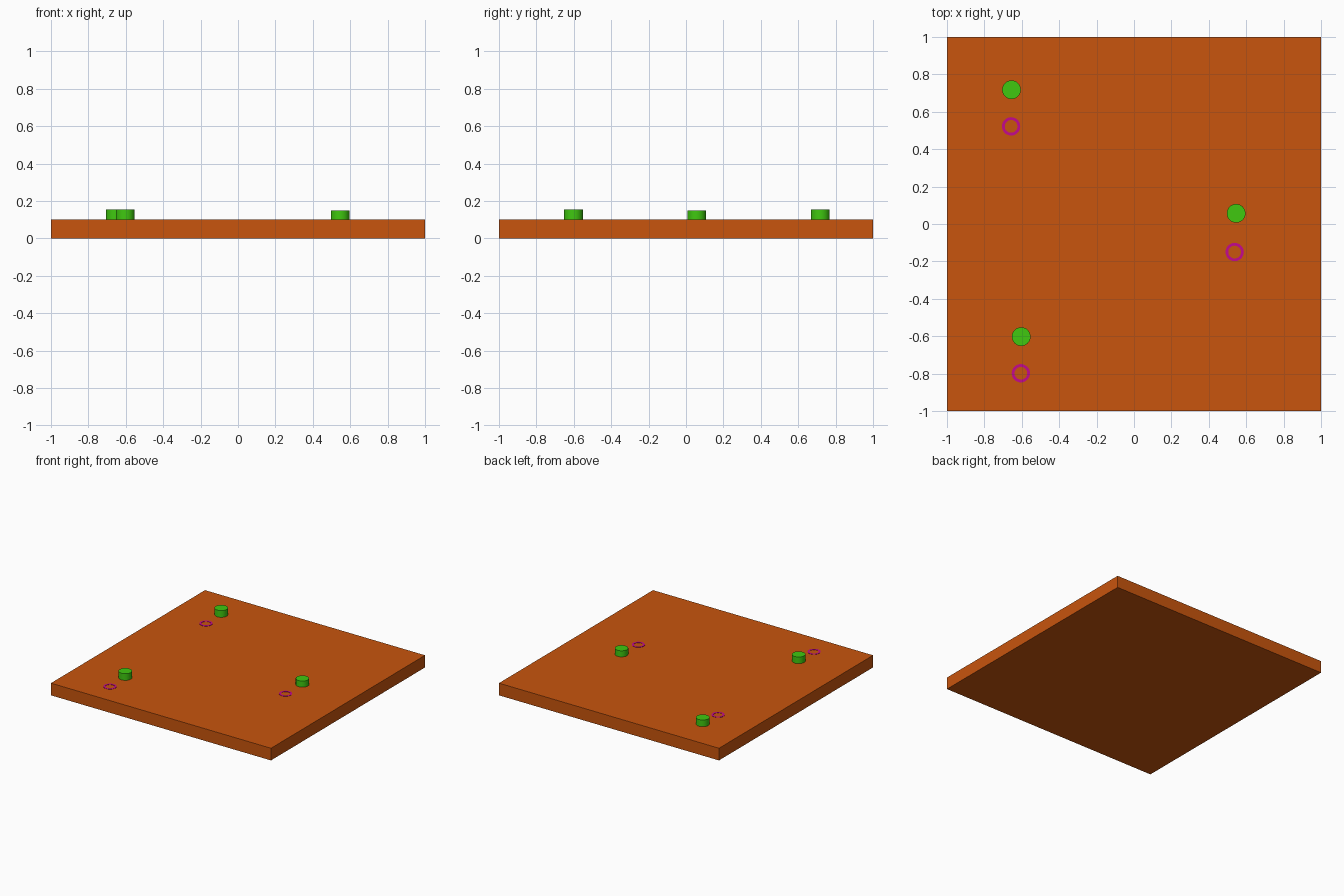
import bpy, bmesh
from math import radians

if "Cube" in bpy.data.objects:
    bpy.data.objects.remove(bpy.data.objects["Cube"])


def material(name, color):
    m = bpy.data.materials.new(name)
    m.diffuse_color = color
    m.use_nodes = True
    m.node_tree.nodes["Principled BSDF"].inputs["Base Color"].default_value = m.diffuse_color
    return m


ORANGE = material("orange", (0.58, 0.09, 0.004, 1))
GREEN = material("green", (0.05, 0.58, 0.005, 1))
MAGENTA = material("magenta", (0.55, 0.003, 0.27, 1))


def finish(name, mat, smooth=True):
    ob = bpy.context.object
    ob.name = name
    ob.data.materials.append(mat)
    if smooth:
        bpy.ops.object.shade_smooth_by_angle(angle=radians(30))


def button(name, x, y, top, radius=0.05, base=0.1):
    bpy.ops.mesh.primitive_cylinder_add(vertices=32, radius=radius, depth=top - base,
                                        location=(x, y, (top + base) / 2))
    finish(name, GREEN)


def ring(name, x, y, inner=0.034, outer=0.049, top=0.102, base=0.098):
    # Rectangular section spun around the vertical axis
    bm = bmesh.new()
    section = [bm.verts.new((r, 0, z)) for r, z in
               ((inner, base), (outer, base), (outer, top), (inner, top))]
    edges = [bm.edges.new((section[i], section[(i + 1) % 4])) for i in range(4)]
    bmesh.ops.spin(bm, geom=edges, cent=(0, 0, 0), axis=(0, 0, 1),
                   angle=radians(360), steps=32)
    bmesh.ops.remove_doubles(bm, verts=bm.verts, dist=1e-5)
    bmesh.ops.recalc_face_normals(bm, faces=bm.faces)
    mesh = bpy.data.meshes.new(name)
    bm.to_mesh(mesh)
    bm.free()
    ob = bpy.data.objects.new(name, mesh)
    ob.location = (x, y, 0)
    bpy.context.collection.objects.link(ob)
    bpy.ops.object.select_all(action='DESELECT')
    bpy.context.view_layer.objects.active = ob
    ob.select_set(True)
    finish(name, MAGENTA)


# Square base plate
bpy.ops.mesh.primitive_cube_add(size=1, location=(0, 0, 0.05))
bpy.context.object.scale = (2, 2, 0.1)
bpy.ops.object.transform_apply(location=False, rotation=False, scale=True)
finish("base_plate", ORANGE, smooth=False)

# Each peg has a flat ring marker in front of it
button("back_left_peg", -0.655, 0.718, 0.155)
ring("back_left_ring", -0.657, 0.522)
button("right_peg", 0.546, 0.057, 0.15)
ring("right_ring", 0.538, -0.15)
button("front_left_peg", -0.603, -0.602, 0.155)
ring("front_left_ring", -0.605, -0.798)
